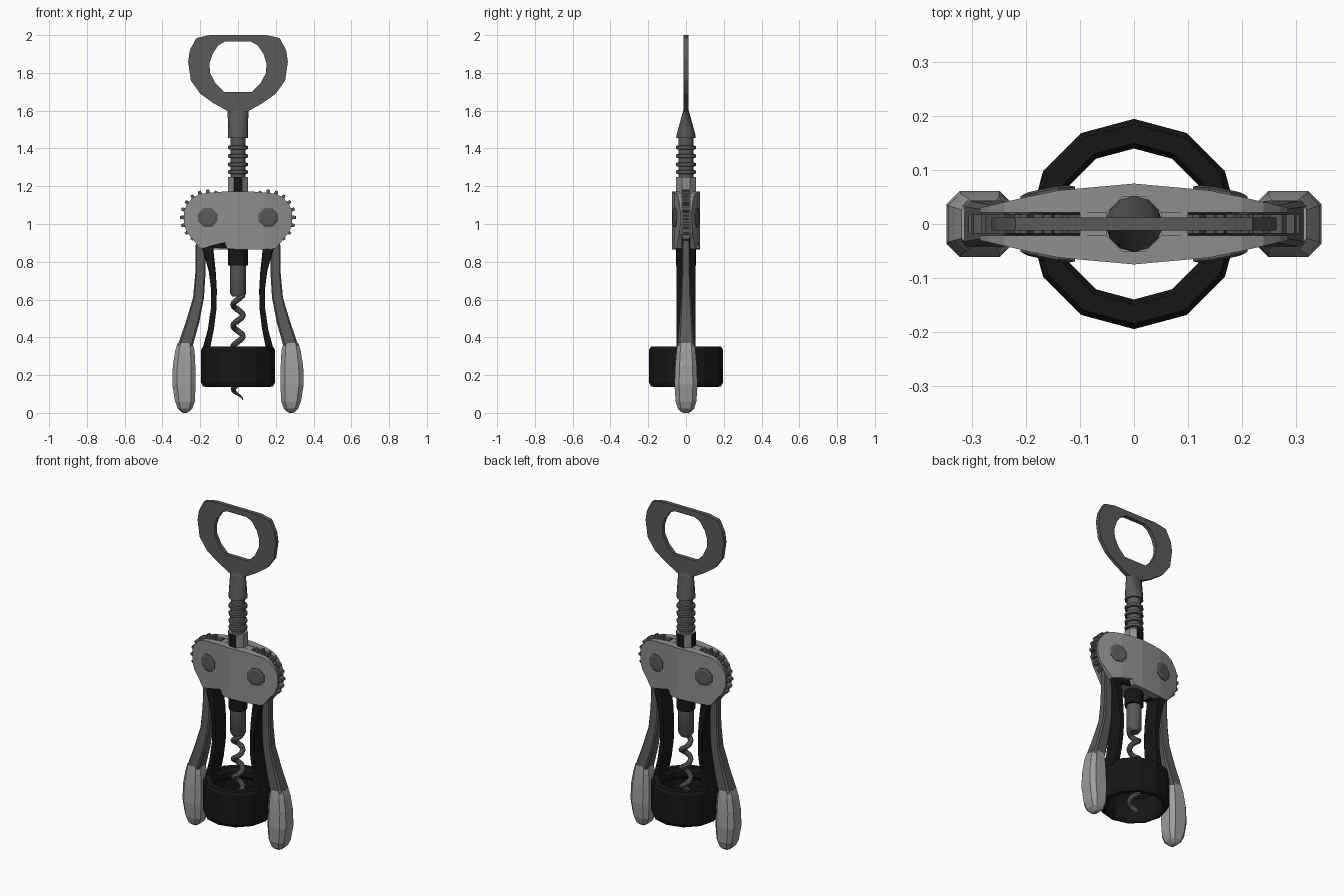
import bpy, bmesh
from math import sin, cos, pi, radians
from mathutils import Vector

if "Cube" in bpy.data.objects:
    bpy.data.objects.remove(bpy.data.objects["Cube"])


def material(name, v):
    m = bpy.data.materials.new(name)
    m.diffuse_color = (v, v, v, 1)
    m.use_nodes = True
    m.node_tree.nodes["Principled BSDF"].inputs["Base Color"].default_value = m.diffuse_color
    return m


STEEL = material("dark_steel", 0.10)
PLATE = material("light_steel", 0.27)
GRIP = material("grip_grey", 0.34)
BLACK = material("black", 0.008)


def loft(name, rings, mat, closed=False, smooth=False):
    """Skin a list of equal-sized rings; cap the ends unless closed."""
    bm = bmesh.new()
    vs = [[bm.verts.new(p) for p in r] for r in rings]
    n = len(vs[0])
    pairs = list(zip(vs, vs[1:])) + ([(vs[-1], vs[0])] if closed else [])
    for a, b in pairs:
        for i in range(n):
            j = (i + 1) % n
            bm.faces.new((a[i], a[j], b[j], b[i]))
    if not closed:
        bm.faces.new(vs[0])
        bm.faces.new(vs[-1])
    bmesh.ops.recalc_face_normals(bm, faces=bm.faces)
    me = bpy.data.meshes.new(name)
    bm.to_mesh(me)
    bm.free()
    me.materials.append(mat)
    ob = bpy.data.objects.new(name, me)
    bpy.context.collection.objects.link(ob)
    if smooth:
        bpy.ops.object.select_all(action='DESELECT')
        ob.select_set(True)
        bpy.context.view_layer.objects.active = ob
        bpy.ops.object.shade_smooth_by_angle(angle=radians(40))
    return ob


def circle(r, z, n, ry=None, turn=0.0):
    ry = r if ry is None else ry
    return [(r * cos(2 * pi * i / n + turn), ry * sin(2 * pi * i / n + turn), z)
            for i in range(n)]


def lathe(name, profile, n, mat, closed=False, smooth=False, turn=0.0):
    return loft(name, [circle(r, z, n, turn=turn) for r, z in profile], mat, closed, smooth)


def section(x0, x1, hy, z, c):
    """Rectangle across x and y with corners chamfered by fraction c."""
    cx, hx = (x0 + x1) / 2, abs(x1 - x0) / 2
    k = 1 - c
    return [(cx + hx * a, hy * b, z) for a, b in
            ((1, k), (k, 1), (-k, 1), (-1, k), (-1, -k), (-k, -1), (k, -1), (1, -k))]


# Bottle opener handle: plate ring with a flat-bottomed hole
outer = [(.15, 2.0), (.22, 1.985), (.255, 1.92), (.264, 1.86), (.25, 1.76),
         (.20, 1.69), (.13, 1.64), (.05, 1.595)]
inner = [(.07, 1.965), (.105, 1.945), (.135, 1.90), (.151, 1.85), (.148, 1.80),
         (.12, 1.745), (.075, 1.70), (.03, 1.70)]


def loop(half, y):
    full = half + [(-x, z) for x, z in reversed(half)]
    return [(x, y, z) for x, z in full]


T = .012
loft("handle_ring", [loop(outer, -T), loop(inner, -T), loop(inner, T), loop(outer, T)],
     STEEL, closed=True)
loft("handle_neck", [circle(.052, 1.455, 12), circle(.053, 1.48, 12, .048),
                     circle(.055, 1.61, 12, T)], STEEL, smooth=True)

# Ribbed stem
stem = [(.04, 1.16)]
for z in (1.275, 1.315, 1.36, 1.405):
    stem += [(.04, z - .011), (.052, z - .008), (.052, z + .008), (.04, z + .011)]
lathe("ribbed_stem", stem + [(.04, 1.47)], 12, STEEL, smooth=True)

# Collar above the body with dark facets
collar = lathe("collar", [(.056, 1.165), (.056, 1.25)], 8, PLATE, turn=pi / 8)
collar.data.materials.append(BLACK)
for p in collar.data.polygons:
    if abs(p.normal.y) > .9 or p.normal.x < -.9:
        p.material_index = 1

# Body plates: bowed outward, the back one is the front one turned round
columns = [(-.286, 1.0, 1.07), (-.27, .955, 1.105), (-.24, .92, 1.14), (-.2, .868, 1.16),
           (-.14, .885, 1.167), (-.07, .902, 1.172), (-.058, .87, 1.172), (0, .865, 1.172),
           (.07, .865, 1.172), (.14, .866, 1.167), (.2, .87, 1.16), (.24, .92, 1.14),
           (.27, .955, 1.105), (.286, 1.0, 1.07)]


def bow(x):
    a = abs(x)
    return .075 - .09 * a if a < .15 else .0615 - .23 * (a - .15)


for name, turn in (("front_plate", 0), ("back_plate", pi)):
    rings = [[(x, -.021, zb), (x, -bow(x), zb), (x, -bow(x), zt), (x, -.021, zt)]
             for x, zb, zt in columns]
    loft(name, rings, PLATE).rotation_euler.z = turn
loft("body_core", [section(-.1, .1, .03, .87, 0.1), section(-.1, .1, .03, 1.168, 0.1)], PLATE)

# Side parts, repeated left and right
arm = [(.16, .215, .018, 1.0), (.172, .226, .02, .86), (.172, .226, .022, .74),
       (.18, .238, .027, .61), (.205, .277, .035, .48), (.24, .32, .044, .355)]
grip = [(.24, .32, .044, .37), (.23, .332, .05, .33), (.226, .345, .057, .25),
        (.224, .348, .061, .15), (.229, .333, .055, .06), (.243, .318, .043, .022),
        (.262, .3, .026, .005)]
grip.append((.27, .292, .015, 0))
leg = [(.125, .195, .05, .90), (.13, .185, .05, .86), (.118, .155, .05, .75),
       (.112, .142, .05, .65), (.114, .144, .05, .55), (.128, .16, .05, .44),
       (.15, .19, .05, .33)]

for side, s in (("left", -1), ("right", 1)):
    def limb(name, rows, mat, c):
        loft(side + name, [section(s * a, s * b, hy, z, c) for a, b, hy, z in rows], mat)

    limb("_lever", arm, STEEL, .25)
    limb("_grip", grip, GRIP, .4)
    limb("_frame_leg", leg, BLACK, .15)

    # Gear with narrow teeth, running in the slot between the plates
    teeth = 20
    prof = []
    for i in range(teeth):
        for da, r in ((-.3, .122), (-.16, .147), (.16, .147), (.3, .122)):
            a = 2 * pi * (i + da) / teeth
            prof.append((s * (.16 + r * cos(a)), 1.035 + r * sin(a)))
    loft(side + "_gear", [[(x, y, z) for x, z in prof] for y in (-.018, .018)], STEEL)

    # Rivets, tilted to lie on the bowed plates
    for face, f in (("front", -1), ("back", 1)):
        rings = []
        for r, d in ((.055, -.025), (.055, .004), (.04, .008)):
            rings.append([(s * .16 + r * cos(a), f * (bow(.16 + s * r * cos(a)) + d),
                           1.035 + r * sin(a))
                          for a in [2 * pi * (i + .5) / 8 for i in range(8)]])
        loft(side + "_" + face + "_rivet", rings, STEEL)

# Black frame: bridge under the body, bushing and bottle ring
loft("frame_bridge", [section(-.18, .18, .045, .872, .05), section(-.18, .18, .045, .93, .05)],
     BLACK)
lathe("bushing", [(.052, .78), (.052, .88)], 12, BLACK)
lathe("bottle_ring", [(.17, .138), (.185, .14), (.195, .16), (.195, .335), (.185, .352),
                      (.15, .352), (.14, .335), (.14, .30), (.158, .28), (.158, .16)],
      12, BLACK, closed=True)

# Shaft and spiral worm
lathe("shaft", [(.03, .615), (.043, .635), (.043, .80)], 12, STEEL, smooth=True)
rings = []
pitch, R, steps = .112, .026, 60
for i in range(steps + 1):
    t = i / steps
    z = .64 - .57 * t
    a = -2 * pi * (.64 - z) / pitch + .6
    out = Vector((cos(a), sin(a), 0))
    tan = Vector((sin(a) * R, -cos(a) * R, -pitch / (2 * pi))).normalized()
    up = out.cross(tan)
    r = .0155 * min(1, .15 + (1 - t) * 7)
    c = out * R + Vector((0, 0, z))
    rings.append([c + r * (out * cos(b) + up * sin(b))
                  for b in [2 * pi * k / 8 for k in range(8)]])
loft("spiral_worm", rings, STEEL, smooth=True)
